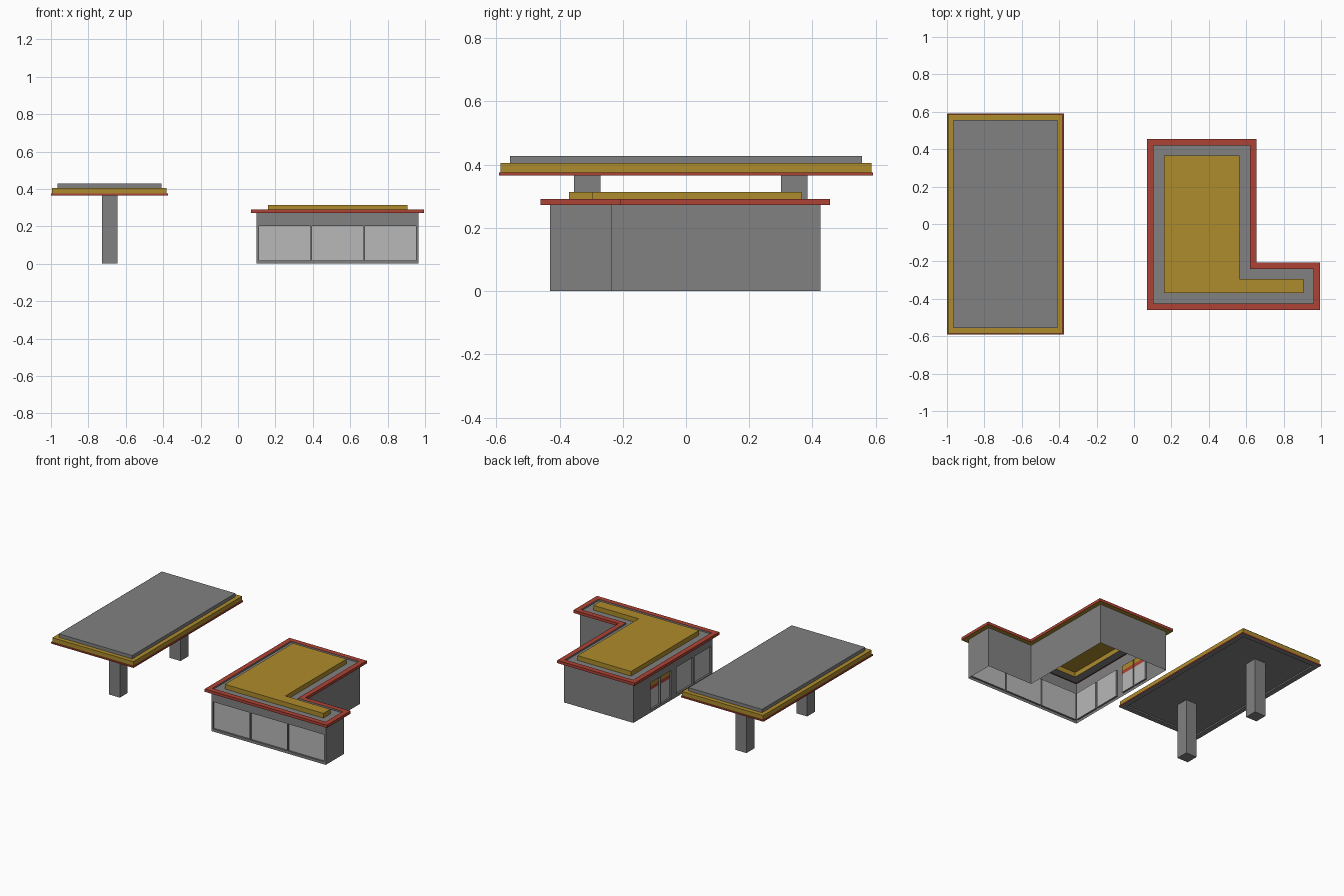
import bpy

if "Cube" in bpy.data.objects:
    bpy.data.objects.remove(bpy.data.objects["Cube"])


def material(name, rgb):
    m = bpy.data.materials.new(name)
    m.diffuse_color = (*rgb, 1)
    m.use_nodes = True
    m.node_tree.nodes["Principled BSDF"].inputs["Base Color"].default_value = m.diffuse_color
    return m


MATS = [material("concrete_grey", (0.22, 0.22, 0.22)),
        material("trim_red", (0.42, 0.055, 0.035)),
        material("fascia_gold", (0.42, 0.26, 0.025)),
        material("glass_light_grey", (0.48, 0.48, 0.48))]
GREY, RED, GOLD, GLASS = range(4)


def make(name, verts, faces, cols):
    me = bpy.data.meshes.new(name)
    me.from_pydata(verts, [], faces)
    for m in MATS:
        me.materials.append(m)
    for p, c in zip(me.polygons, cols):
        p.material_index = c
    ob = bpy.data.objects.new(name, me)
    bpy.context.collection.objects.link(ob)
    return ob


def loft(name, outline, steps, bands, bottom=None, top=None):
    """Skin an inset outline through (inset, z) steps, one colour per band."""
    verts, faces, cols = [], [], []
    n = len(outline(0))
    for d, z in steps:
        verts += [(x, y, z) for x, y in outline(d)]
    for s, c in enumerate(bands):
        for i in range(n):
            j = (i + 1) % n
            faces.append((s * n + i, s * n + j, (s + 1) * n + j, (s + 1) * n + i))
            cols.append(c)
    if bottom is not None:
        faces.append(tuple(reversed(range(n))))
        cols.append(bottom)
    if top is not None:
        faces.append(tuple(range(len(verts) - n, len(verts))))
        cols.append(top)
    return make(name, verts, faces, cols)


def rect(x0, x1, y0, y1):
    return lambda d: [(x0 + d, y0 + d), (x1 - d, y0 + d), (x1 - d, y1 - d), (x0 + d, y1 - d)]


def ell(d):
    x0, x1, x2, y0, y1, y2 = 0.07, 0.995, 0.655, -0.46, 0.455, -0.205
    return [(x0 + d, y0 + d), (x1 - d, y0 + d), (x1 - d, y2 - d),
            (x2 - d, y2 - d), (x2 - d, y1 - d), (x0 + d, y1 - d)]


# canopy: recessed ceiling, red lip, gold fascia, grey roof slab
loft("canopy_roof", rect(-1.0, -0.375, -0.592, 0.592),
     [(0.035, 0.375), (0.035, 0.366), (0, 0.366), (0, 0.375), (0.006, 0.375),
      (0.006, 0.405), (0.035, 0.405), (0.035, 0.428)],
     [GREY, GREY, RED, RED, GOLD, GOLD, GREY], GREY, GREY)

# canopy pillars
for side, y in (("front", -0.312), ("back", 0.343)):
    loft(side + "_pillar", rect(-0.727, -0.645, y - 0.042, y + 0.042),
         [(0, 0), (0, 0.375)], [GREY], GREY, GREY)

# building roof: eaves, red parapet, grey gutter, raised gold block (open below)
loft("building_roof", ell,
     [(0.03, 0.272), (0, 0.272), (0, 0.291), (0.035, 0.291), (0.035, 0.281),
      (0.09, 0.281), (0.09, 0.313)],
     [GOLD, RED, RED, GREY, GREY, GOLD], None, GOLD)

# plain walls at the right and back, following the L plan
H = 0.281
plan = ell(0.03)
verts = [(x, y, z) for z in (0, H) for x, y in plan]
make("plain_walls", verts, [(i, i + 1, i + 7, i + 6) for i in range(1, 5)], [GREY] * 4)


def window_wall(name, length, place, openings, depth, z0, z1):
    """Wall sheet with recessed openings; each opening lists (z0, z1, colour) panels."""
    verts, faces, cols = [], [], []

    def quad(pts, c):
        faces.append(tuple(range(len(verts), len(verts) + 4)))
        verts.extend(place(*p) for p in pts)
        cols.append(c)

    def flat(a, b, lo, hi, w, c):
        quad([(a, lo, w), (b, lo, w), (b, hi, w), (a, hi, w)], c)

    u = 0
    for a, b, panels in openings:
        flat(u, a, z0, z1, 0, GREY)
        for lo, hi, c in panels:
            flat(a, b, lo, hi, depth, c)
        quad([(a, z0, 0), (a, z0, depth), (a, z1, depth), (a, z1, 0)], GREY)
        quad([(b, z0, depth), (b, z0, 0), (b, z1, 0), (b, z1, depth)], GREY)
        quad([(a, z0, 0), (b, z0, 0), (b, z0, depth), (a, z0, depth)], GREY)
        quad([(a, z1, depth), (b, z1, depth), (b, z1, 0), (a, z1, 0)], GREY)
        u = b
    flat(u, length, z0, z1, 0, GREY)
    flat(0, length, 0, z0, 0, GREY)
    flat(0, length, z1, H, 0, GREY)
    make(name, verts, faces, cols)


pane = [(0.018, 0.203, GLASS)]
# front wall with three shop windows
window_wall("front_window_wall", 0.865, lambda u, z, w: (0.1 + u, -0.43 + w, z),
            [(0.012 + k * 0.283, 0.287 + k * 0.283, pane) for k in range(3)],
            0.012, 0.018, 0.203)
# left wall: entrance doors under a coloured band, then two windows
door = [(0.018, 0.145, GLASS), (0.145, 0.17, RED), (0.17, 0.203, GOLD)]
window_wall("left_window_wall", 0.855, lambda u, z, w: (0.1 + w, 0.425 - u, z),
            [(0.185, 0.29, door), (0.3, 0.405, door),
             (0.465, 0.645, pane), (0.66, 0.84, pane)],
            0.012, 0.018, 0.203)
